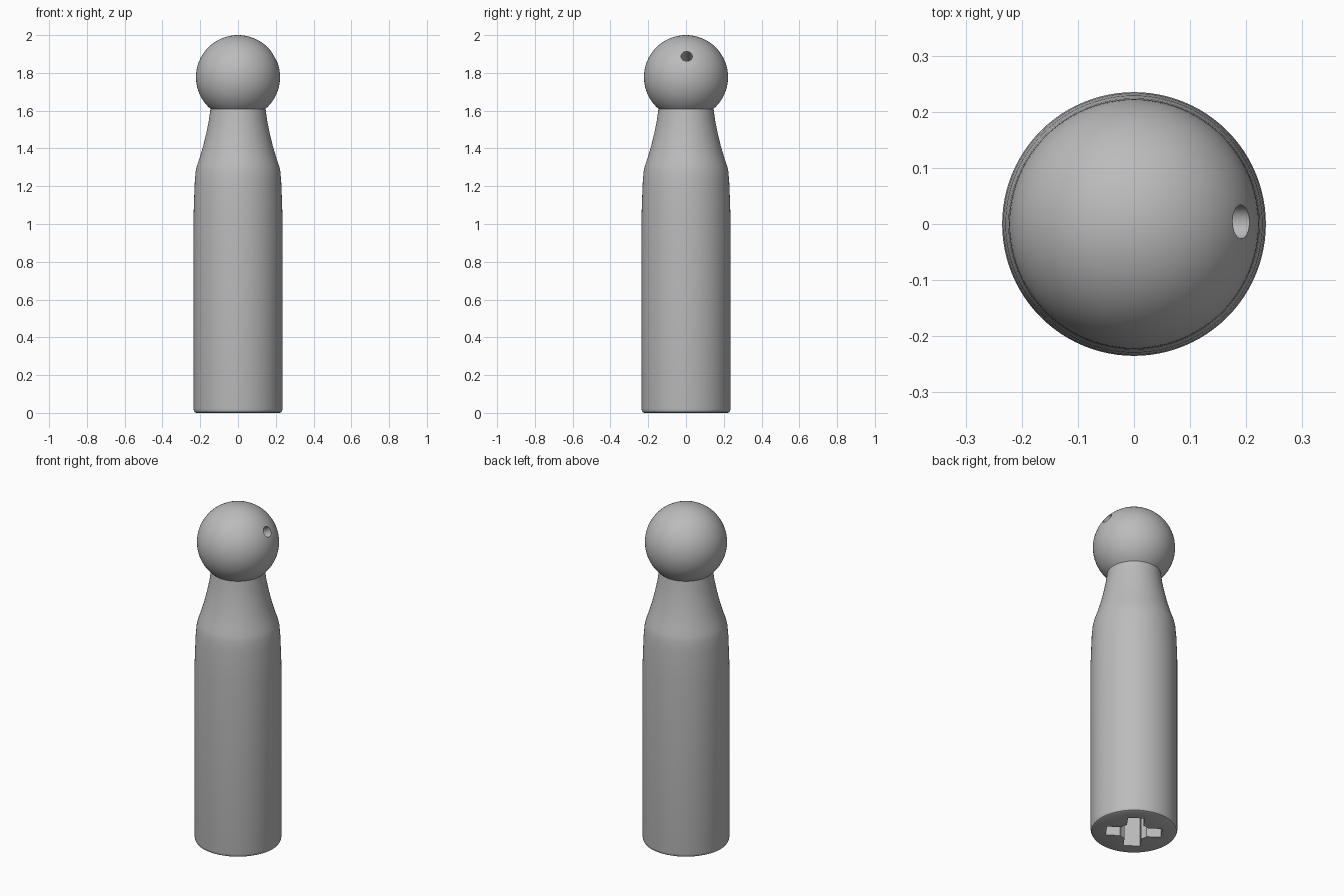
import bpy, bmesh
from math import pi, sin, cos, radians
from mathutils import Matrix, Vector

cube = bpy.data.objects.get("Cube")
if cube:
    bpy.data.objects.remove(cube)

grey = bpy.data.materials.new("plain grey")
grey.use_nodes = True
COLOUR = (0.5, 0.5, 0.5, 1)
grey.diffuse_color = COLOUR
grey.node_tree.nodes["Principled BSDF"].inputs["Base Color"].default_value = COLOUR


def finish(name, bm):
    bmesh.ops.recalc_face_normals(bm, faces=bm.faces)
    mesh = bpy.data.meshes.new(name)
    bm.to_mesh(mesh)
    bm.free()
    mesh.materials.append(grey)
    obj = bpy.data.objects.new(name, mesh)
    bpy.context.collection.objects.link(obj)
    return obj


def lathe(name, profile, steps=96):
    bm = bmesh.new()
    verts = [bm.verts.new((r, 0, z)) for r, z in profile]
    edges = [bm.edges.new(pair) for pair in zip(verts, verts[1:])]
    bmesh.ops.spin(bm, geom=verts + edges, axis=(0, 0, 1), cent=(0, 0, 0),
                   angle=2 * pi, steps=steps)
    bmesh.ops.remove_doubles(bm, verts=bm.verts, dist=1e-5)
    return finish(name, bm)


def box(name, size, matrix):
    bm = bmesh.new()
    bmesh.ops.create_cube(bm, size=1, matrix=matrix @ Matrix.Diagonal((*size, 1)))
    return finish(name, bm)


def cylinder(name, radius, depth, matrix, sides=32):
    bm = bmesh.new()
    bmesh.ops.create_cone(bm, cap_ends=True, segments=sides, radius1=radius,
                          radius2=radius, depth=depth, matrix=matrix)
    return finish(name, bm)


# Turned body with shoulder, neck and ball head
HEAD_R, HEAD_Z = 0.2225, 1.7775
body = [(0, 0), (0.222, 0), (0.230, 0.004), (0.234, 0.012), (0.235, 0.02),
        (0.235, 1.05), (0.233, 1.12), (0.229, 1.22), (0.224, 1.28),
        (0.217, 1.31), (0.203, 1.35), (0.185, 1.41), (0.168, 1.48),
        (0.154, 1.55), (0.146, 1.61)]
head = [(HEAD_R * cos(a), HEAD_Z + HEAD_R * sin(a))
        for a in (radians(-48.8 + 138.8 * i / 32) for i in range(1, 32))]
figure = lathe("peg_figure", body + head + [(0, HEAD_Z + HEAD_R)])

# Slanted hole drilled into the side of the head
slope = Vector((cos(pi / 6), 0, sin(pi / 6)))
drill = Matrix.Translation(Vector((0, 0.004, HEAD_Z)) + slope * 0.2) \
    @ slope.to_track_quat("Z", "Y").to_matrix().to_4x4()
cutters = [cylinder("head_hole_cutter", 0.03, 0.2, drill)]

# Cross-shaped socket with a round middle in the base
for i in range(2):
    turn = Matrix.Rotation(radians(55 + 90 * i), 4, "Z")
    cutters.append(box("socket_slot_cutter", (0.3, 0.09, 0.6), turn))
cutters.append(cylinder("socket_core_cutter", 0.085, 0.6, Matrix.Identity(4)))

for cutter in cutters:
    cutter.hide_render = True
    mod = figure.modifiers.new("cut", "BOOLEAN")
    mod.operation = "DIFFERENCE"
    mod.solver = "EXACT"
    mod.object = cutter
    bpy.context.view_layer.objects.active = figure
    bpy.ops.object.modifier_apply(modifier=mod.name)
for cutter in cutters:
    bpy.data.objects.remove(cutter)

bpy.ops.object.select_all(action="DESELECT")
figure.select_set(True)
bpy.context.view_layer.objects.active = figure
bpy.ops.object.shade_smooth_by_angle(angle=radians(35))
